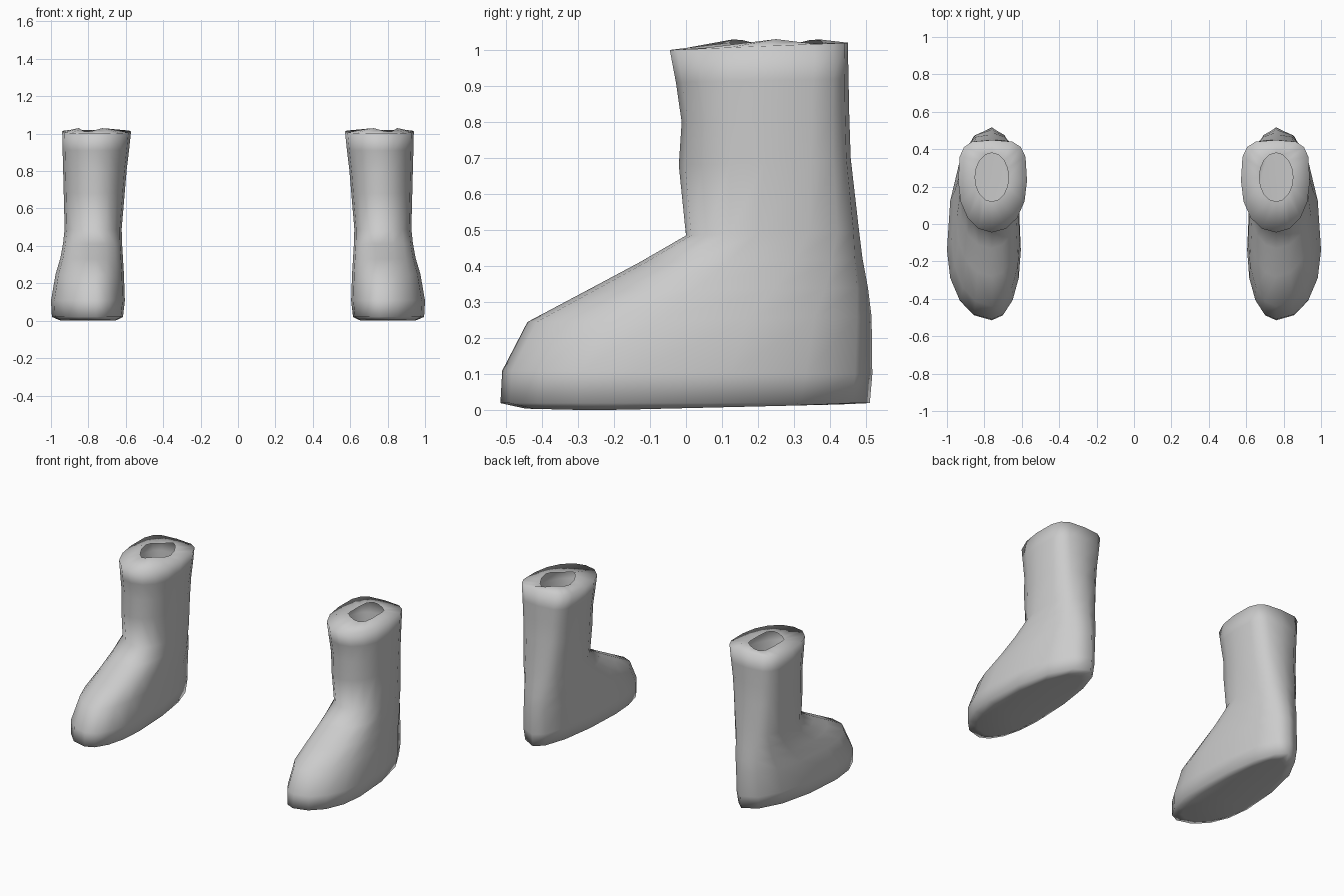
import bpy
import bmesh
import math

cube = bpy.data.objects.get("Cube")
if cube:
    bpy.data.objects.remove(cube, do_unlink=True)

grey = bpy.data.materials.new("light grey")
grey.use_nodes = True
COLOUR = (0.6, 0.6, 0.6, 1.0)
grey.diffuse_color = COLOUR
grey.node_tree.nodes["Principled BSDF"].inputs["Base Color"].default_value = COLOUR

SIDES = 16
CX = 0.76  # toe-to-heel line of the left boot

# Each ring: front z, back z, inner x, outer x, front y, back y, widest y, heel squareness
RINGS = [
    (0.02, 0.02, 0.615, 0.995, -0.515, 0.51, -0.15, 1.0),    # sole edge
    (0.11, 0.10, 0.605, 1.00, -0.51, 0.517, -0.14, 0.95),    # toe front
    (0.245, 0.26, 0.61, 0.975, -0.44, 0.515, -0.08, 0.9),    # toe top
    (0.33, 0.34, 0.615, 0.95, -0.28, 0.505, 0.02, 0.8),      # instep
    (0.41, 0.42, 0.62, 0.935, -0.13, 0.49, 0.12, 0.75),
    (0.485, 0.50, 0.622, 0.927, 0.0, 0.48, 0.20, 0.7),       # ankle
    (0.68, 0.70, 0.605, 0.932, -0.02, 0.457, 0.22, 0.65),    # shaft
    (0.80, 0.82, 0.595, 0.935, -0.012, 0.453, 0.22, 0.62),
    (0.91, 0.92, 0.582, 0.938, -0.028, 0.451, 0.22, 0.58),
    (1.00, 1.02, 0.572, 0.94, -0.045, 0.449, 0.23, 0.55),    # rim
]


def ring_points(zf, zb, xi, xo, yf, yb, ym, square):
    pts = []
    for i in range(SIDES):
        a = 2 * math.pi * i / SIDES
        c, s = math.cos(a), math.sin(a)
        p = square if s > 0 else 0.95
        sx = math.copysign(abs(c) ** p, c) if abs(c) > 1e-6 else 0
        sy = math.copysign(abs(s) ** p, s) if abs(s) > 1e-6 else 0
        x = CX + sx * ((xo - CX) if c > 0 else (CX - xi))
        y = ym + sy * ((yb - ym) if s > 0 else (ym - yf))
        z = zf + (zb - zf) * (y - yf) / (yb - yf)
        pts.append((x, y, z))
    return pts


def build_boot(name, side):
    bm = bmesh.new()
    loops = [[bm.verts.new(p) for p in ring_points(*r)] for r in RINGS]

    # Ragged collar closing in to the oval opening
    hole = []
    for i in range(SIDES):
        a = 2 * math.pi * i / SIDES
        hole.append(bm.verts.new((CX + 0.09 * math.cos(a),
                                  0.25 + 0.13 * math.sin(a),
                                  1.02 + 0.01 * math.cos(3 * a))))
    loops.append(hole)

    # Sole curving down to its lowest point under the ball of the foot
    sole = []
    for v in loops[0]:
        x = 0.79 + (v.co.x - 0.79) * 0.8
        y = -0.05 + (v.co.y + 0.05) * 0.85
        sole.append(bm.verts.new((x, y, 0.018 * abs(y + 0.25) / 0.75)))
    loops.insert(0, sole)

    for lower, upper in zip(loops, loops[1:]):
        for i in range(SIDES):
            j = (i + 1) % SIDES
            bm.faces.new((lower[i], lower[j], upper[j], upper[i]))
    # Sole strips running across the foot
    half = SIDES // 2
    quarter = SIDES // 4
    left = [sole[(quarter - k) % SIDES] for k in range(half + 1)]
    right = [sole[(quarter + k) % SIDES] for k in range(half + 1)]
    for k in range(half):
        corners = [left[k], left[k + 1], right[k + 1], right[k]]
        bm.faces.new(list(dict.fromkeys(corners)))

    for v in bm.verts:
        v.co.x *= side
    bmesh.ops.recalc_face_normals(bm, faces=bm.faces)
    # Open shell: make sure the walls face outward
    bm.normal_update()
    if sum(f.normal.dot(f.calc_center_median() - v0) * f.calc_area()
           for f in bm.faces for v0 in [sole[0].co]) < 0:
        bmesh.ops.reverse_faces(bm, faces=bm.faces)
    for f in bm.faces:
        f.smooth = True

    mesh = bpy.data.meshes.new(name)
    bm.to_mesh(mesh)
    bm.free()
    mesh.materials.append(grey)
    obj = bpy.data.objects.new(name, mesh)
    bpy.context.collection.objects.link(obj)


build_boot("left_boot", 1)
build_boot("right_boot", -1)
